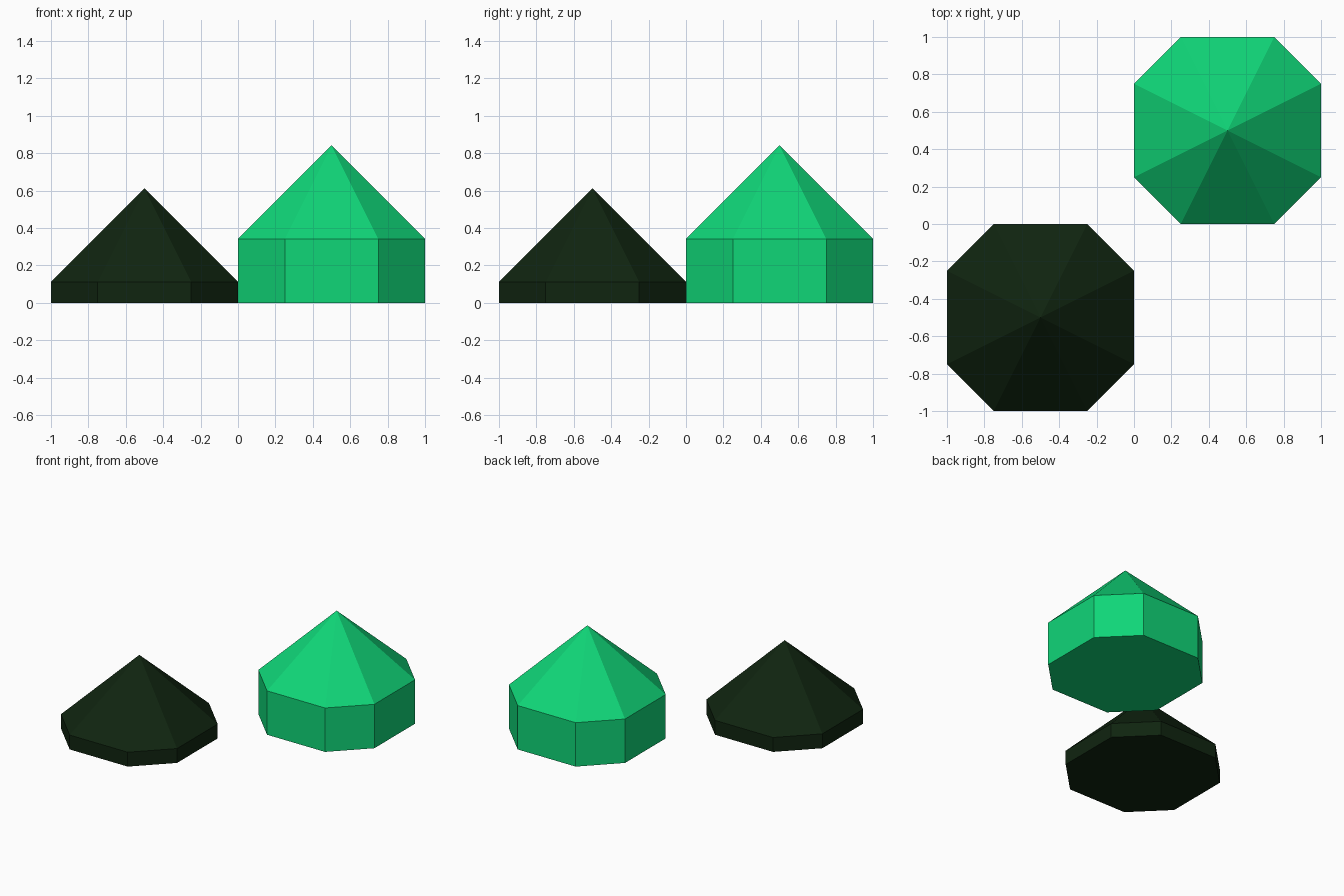
import bpy
import bmesh

cube = bpy.data.objects.get("Cube")
if cube:
    bpy.data.objects.remove(cube, do_unlink=True)


def make_material(name, rgb):
    mat = bpy.data.materials.new(name)
    mat.use_nodes = True
    colour = (*rgb, 1.0)
    mat.diffuse_color = colour
    bsdf = next(n for n in mat.node_tree.nodes if n.type == "BSDF_PRINCIPLED")
    bsdf.inputs["Base Color"].default_value = colour
    return mat


# Footprint: a unit square with its corners cut at the quarter points
OCTAGON = [(0.5, -0.25), (0.5, 0.25), (0.25, 0.5), (-0.25, 0.5),
           (-0.5, 0.25), (-0.5, -0.25), (-0.25, -0.5), (0.25, -0.5)]


def make_tent(name, centre, wall_height, roof_height, mat):
    """Eight-sided prism with a pointed roof."""
    bm = bmesh.new()
    floor = [bm.verts.new((x, y, 0)) for x, y in OCTAGON]
    eaves = [bm.verts.new((x, y, wall_height)) for x, y in OCTAGON]
    apex = bm.verts.new((0, 0, wall_height + roof_height))
    bm.faces.new(floor[::-1])
    for i in range(8):
        j = (i + 1) % 8
        bm.faces.new((floor[i], floor[j], eaves[j], eaves[i]))  # wall
        bm.faces.new((eaves[i], eaves[j], apex))                # roof
    mesh = bpy.data.meshes.new(name)
    bm.to_mesh(mesh)
    bm.free()
    mesh.materials.append(mat)
    obj = bpy.data.objects.new(name, mesh)
    obj.location = (*centre, 0)
    bpy.context.collection.objects.link(obj)
    return obj


bright_green = make_material("bright green", (0.005, 0.67, 0.187))
dark_green = make_material("dark green", (0.005, 0.018, 0.005))

# Tall bright block at the back left, low dark block at the front right
make_tent("tall_tent", (0.5, 0.5), 0.342, 0.5, bright_green)
make_tent("low_tent", (-0.5, -0.5), 0.112, 0.5, dark_green)
